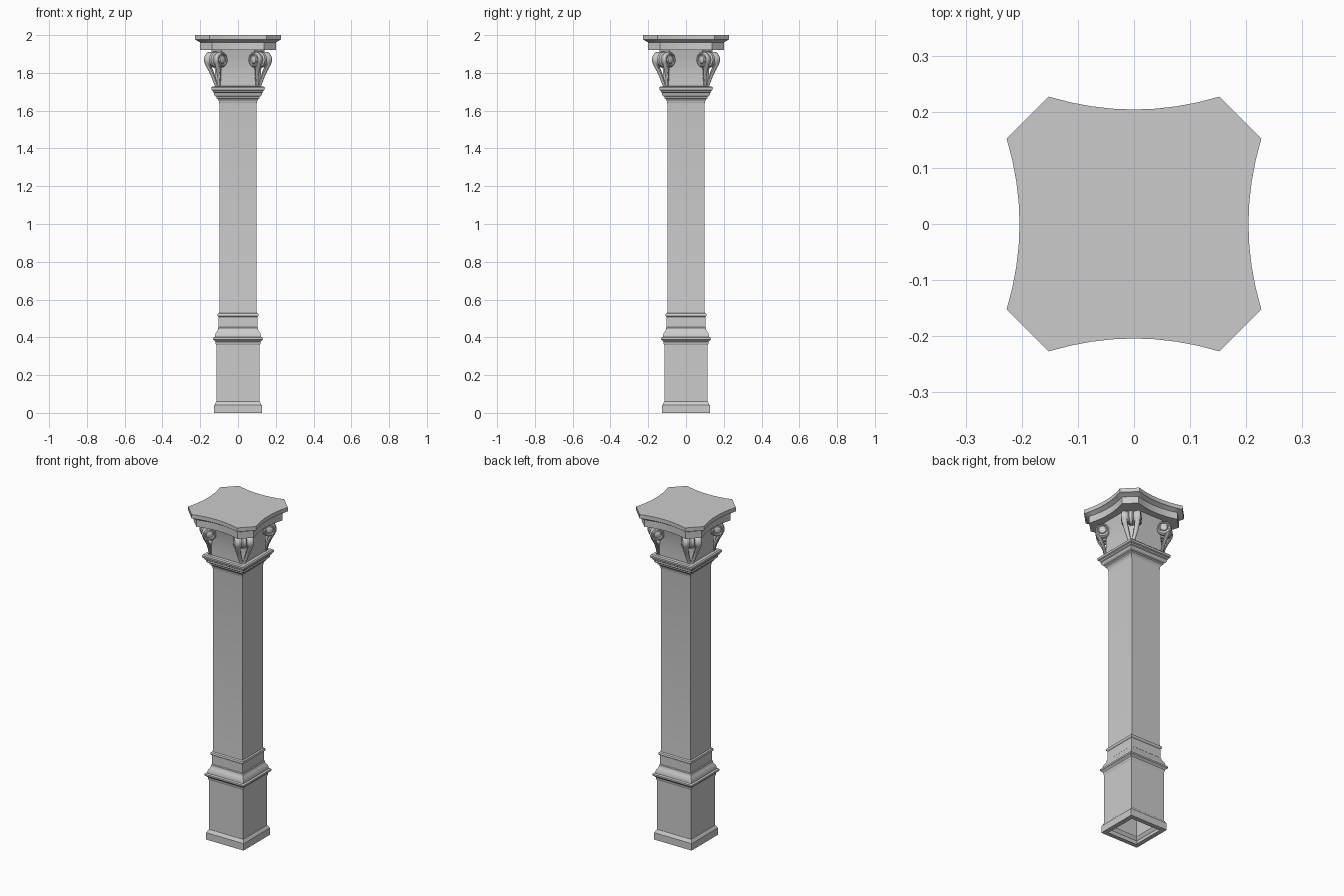
import bpy, bmesh, math
from mathutils import Vector, Matrix

if "Cube" in bpy.data.objects:
    bpy.data.objects.remove(bpy.data.objects["Cube"])


def loft(name, rings, cap_start=True, cap_end=True, smooth=True):
    """Skin a list of equal-length point rings."""
    bm = bmesh.new()
    loops = [[bm.verts.new(p) for p in r] for r in rings]
    n = len(loops[0])
    for a, b in zip(loops, loops[1:]):
        for i in range(n):
            j = (i + 1) % n
            bm.faces.new((a[i], a[j], b[j], b[i]))
    if cap_start:
        bm.faces.new(loops[0][::-1])
    if cap_end:
        bm.faces.new(loops[-1])
    bmesh.ops.recalc_face_normals(bm, faces=bm.faces)
    me = bpy.data.meshes.new(name)
    bm.to_mesh(me)
    bm.free()
    ob = bpy.data.objects.new(name, me)
    bpy.context.collection.objects.link(ob)
    if smooth:
        bpy.ops.object.select_all(action='DESELECT')
        ob.select_set(True)
        bpy.context.view_layer.objects.active = ob
        bpy.ops.object.shade_smooth_by_angle(angle=math.radians(30))
    return ob


def square(h, z):
    return [(-h, -h, z), (h, -h, z), (h, h, z), (-h, h, z)]


def square_tower(name, profile, cap_start=False, cap_end=False):
    return loft(name, [square(h, z) for h, z in profile], cap_start, cap_end)


# Pedestal, open underneath with an inward rim
square_tower("pedestal", [
    (.098, 0), (.126, 0), (.126, .042), (.121, .048), (.117, .058), (.115, .06),
    (.115, .36), (.118, .365), (.119, .376), (.126, .384), (.132, .388),
    (.132, .398), (.122, .402), (.121, .41), (.118, .422), (.111, .432),
    (.107, .44), (.106, .45), (.101, .455)])

# Shaft with lower fillet band and necking
square_tower("shaft", [
    (.102, .45), (.102, .508), (.107, .512), (.109, .518), (.107, .525), (.1, .53),
    (.099, .54), (.099, 1.635), (.101, 1.65), (.107, 1.662), (.113, 1.666),
    (.113, 1.674), (.122, 1.678), (.127, 1.686), (.127, 1.694), (.132, 1.698),
    (.134, 1.706), (.141, 1.71), (.142, 1.722), (.136, 1.728), (.118, 1.73)])


# Capital bell: square with corner cuts that widen upwards
def cut_square(h, c, z):
    pts = []
    for k in range(4):
        m = Matrix.Rotation(k * math.pi / 2, 3, 'Z')
        pts += [m @ Vector((h, -(h - c), z)), m @ Vector((h, h - c, z))]
    return pts


loft("capital_bell", [cut_square(h, c, z) for h, c, z in (
    (.119, .012, 1.725), (.119, .02, 1.76), (.121, .03, 1.8), (.126, .042, 1.85),
    (.134, .05, 1.89), (.142, .055, 1.925))])


# Abacus: concave sides with cut corners
def abacus_ring(corner, edge, mid, z, seg=8):
    pts = []
    for k in range(4):
        m = Matrix.Rotation(k * math.pi / 2, 3, 'Z')
        for i in range(seg + 1):
            t = 2 * i / seg - 1
            pts.append(m @ Vector((mid + (edge - mid) * t * t, corner * t, z)))
    return pts


loft("abacus", [abacus_ring(*r) for r in (
    (.138, .202, .18, 1.92), (.138, .202, .18, 1.962), (.142, .208, .186, 1.965),
    (.149, .222, .199, 1.974), (.152, .227, .204, 1.976), (.152, .227, .204, 2.0))])

# Corner scrolls: a banded roll with dished ends, and two tapering stalks
half = [(.057, .004), (.056, .012), (.053, .019), (.047, .022), (.047, .027),
        (.053, .03), (.052, .036), (.045, .041), (.035, .042), (.025, .039),
        (.015, .034), (.013, .037), (.008, .042)]
roll = [(-y, r) for y, r in half] + half[::-1]
stalk = [(.152, .008, 1.727, .009), (.157, .014, 1.75, .010), (.163, .022, 1.78, .012),
         (.173, .029, 1.81, .014), (.188, .035, 1.838, .015), (.198, .037, 1.865, .013)]


def circle(y, r, n=28):
    return [Vector((.167 + r * math.cos(2 * math.pi * i / n), y,
                    1.87 + r * math.sin(2 * math.pi * i / n))) for i in range(n)]


def stalk_ring(x, y, z, r, side, n=12):
    return [Vector((x + .8 * r * math.cos(2 * math.pi * i / n),
                    side * y + r * math.sin(2 * math.pi * i / n), z)) for i in range(n)]


for k in range(4):
    turn = Matrix.Rotation(math.pi / 4 + k * math.pi / 2, 3, 'Z')
    loft(f"scroll_{k + 1}", [[turn @ p for p in circle(y, r)] for y, r in roll])
    for side, word in ((-1, "left"), (1, "right")):
        loft(f"scroll_stalk_{word}_{k + 1}",
             [[turn @ p for p in stalk_ring(*s, side)] for s in stalk])
